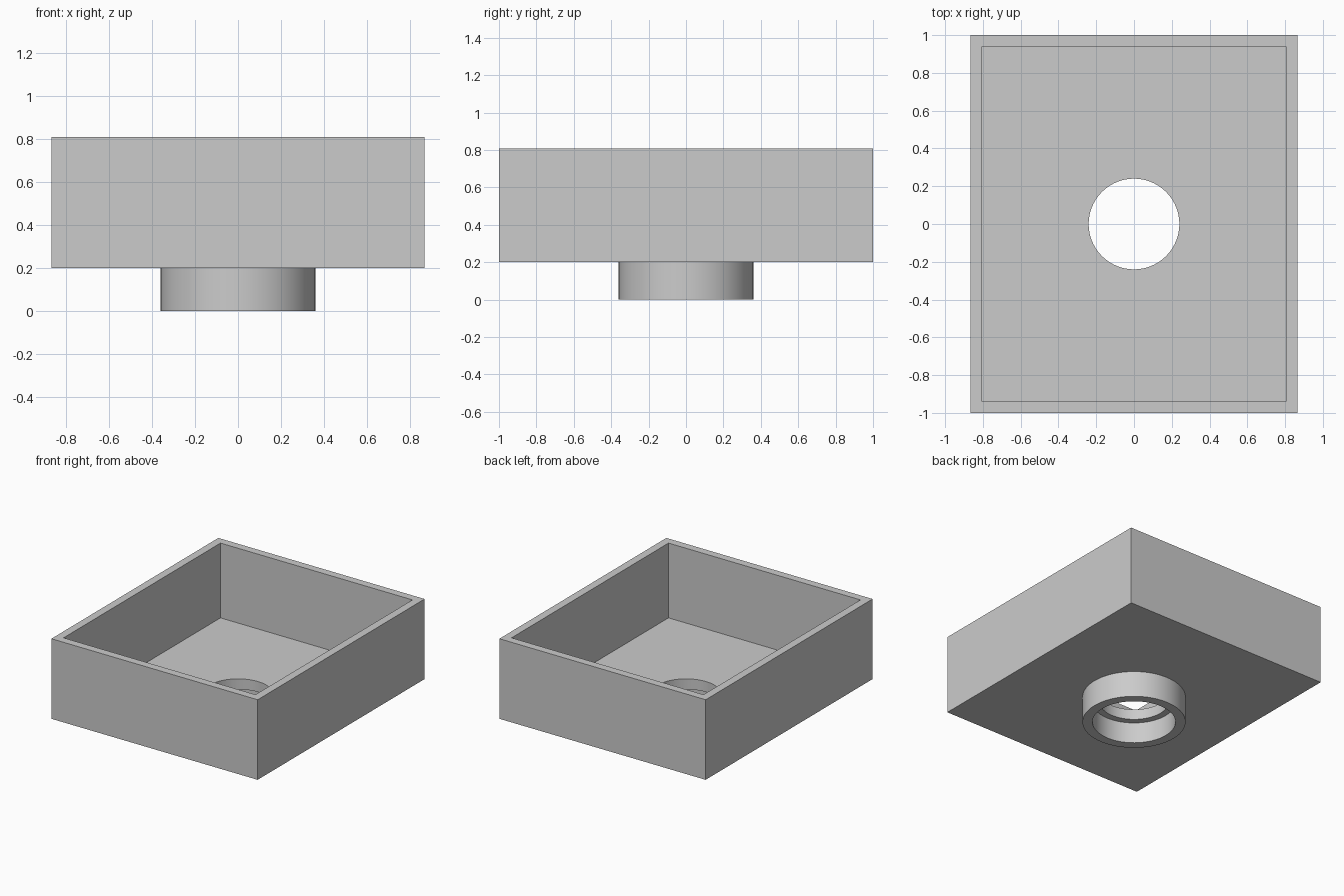
import bpy

cube = bpy.data.objects.get("Cube")
if cube:
    bpy.data.objects.remove(cube, do_unlink=True)

HALF_X, HALF_Y, TOP = 0.865, 1.0, 0.807
WALL, BASE, FLOOR = 0.06, 0.2, 0.24
COLLAR_R, BORE_R, HOLE_R, LEDGE = 0.36, 0.29, 0.24, 0.16

grey = bpy.data.materials.new("plain grey")
grey.use_nodes = True
colour = (0.6, 0.6, 0.6, 1)
grey.diffuse_color = colour
grey.node_tree.nodes["Principled BSDF"].inputs["Base Color"].default_value = colour


def box(name, half_x, half_y, low, high):
    bpy.ops.mesh.primitive_cube_add(size=2, location=(0, 0, (low + high) / 2))
    ob = bpy.context.object
    ob.name = name
    ob.scale = (half_x, half_y, (high - low) / 2)
    bpy.ops.object.transform_apply(location=True, scale=True)
    return ob


def drum(name, radius, low, high):
    bpy.ops.mesh.primitive_cylinder_add(vertices=96, radius=radius, depth=high - low,
                                        location=(0, 0, (low + high) / 2))
    ob = bpy.context.object
    ob.name = name
    bpy.ops.object.transform_apply(location=True)
    return ob


def combine(target, tool, operation):
    tool.hide_render = True
    mod = target.modifiers.new(tool.name, "BOOLEAN")
    mod.operation, mod.solver, mod.object = operation, "EXACT", tool
    bpy.context.view_layer.objects.active = target
    bpy.ops.object.modifier_apply(modifier=mod.name)
    bpy.data.objects.remove(tool, do_unlink=True)


# Solid block with a round collar beneath
tray = box("tray_with_collar", HALF_X, HALF_Y, BASE, TOP)
combine(tray, drum("collar", COLLAR_R, 0, FLOOR), "UNION")

# Open cavity, wide bore from below, narrower hole through the floor
combine(tray, box("cavity", HALF_X - WALL, HALF_Y - WALL, FLOOR, TOP + 0.2), "DIFFERENCE")
combine(tray, drum("bore", BORE_R, -0.1, LEDGE), "DIFFERENCE")
combine(tray, drum("floor_hole", HOLE_R, -0.1, FLOOR + 0.1), "DIFFERENCE")

tray.data.materials.clear()
tray.data.materials.append(grey)

# Smooth round walls, crisp edges
bpy.ops.object.select_all(action="DESELECT")
tray.select_set(True)
bpy.context.view_layer.objects.active = tray
bpy.ops.object.shade_smooth_by_angle()
